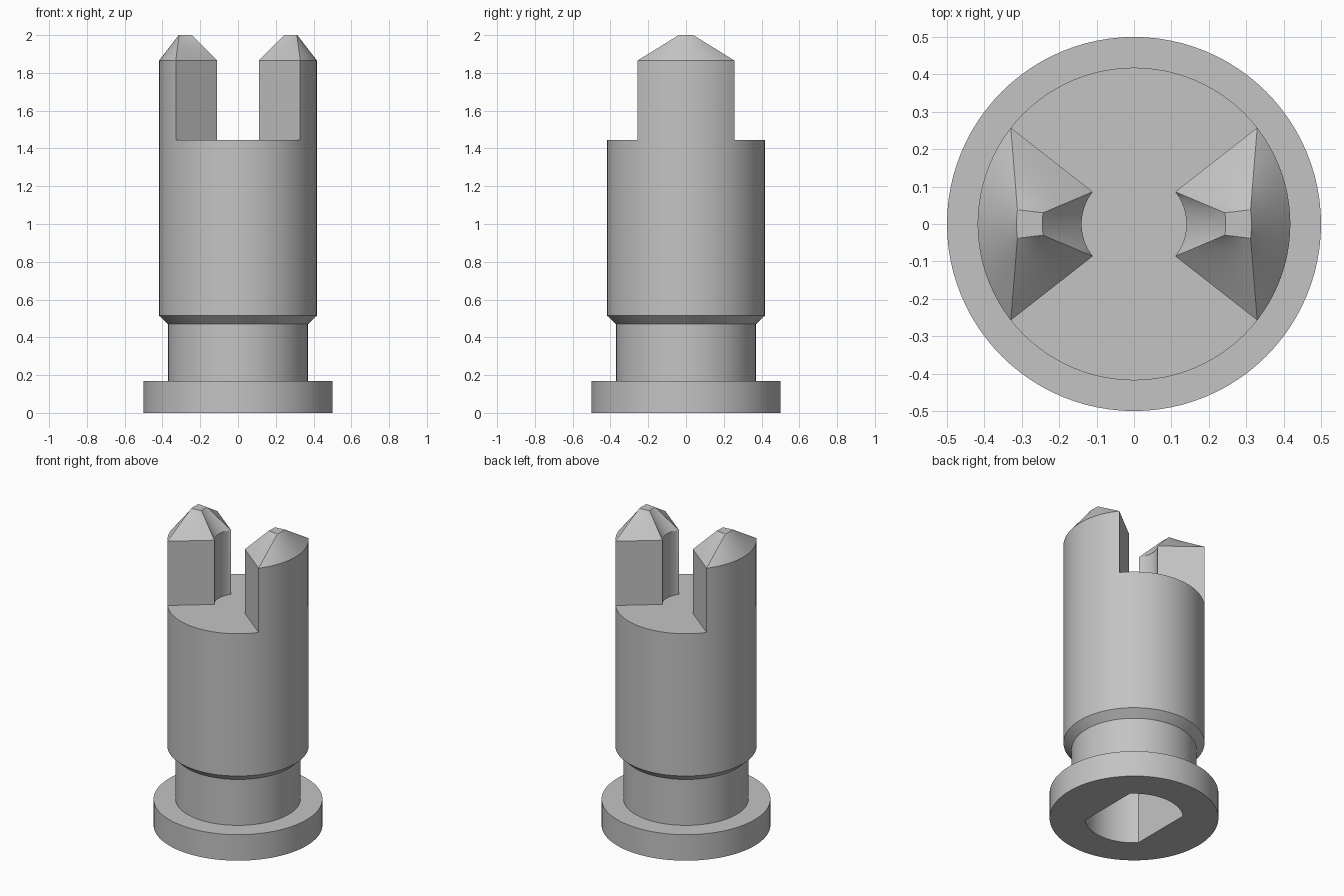
import bpy, bmesh, math
from math import radians, cos, sin

cube = bpy.data.objects.get("Cube")
if cube:
    bpy.data.objects.remove(cube, do_unlink=True)

GREY = (0.55, 0.55, 0.55, 1.0)
mat = bpy.data.materials.new("plain_grey")
mat.use_nodes = True
mat.diffuse_color = GREY
mat.node_tree.nodes["Principled BSDF"].inputs["Base Color"].default_value = GREY


def loft(name, loops):
    """Skin a stack of equal-length point loops and cap both ends."""
    bm = bmesh.new()
    rings = [[bm.verts.new(p) for p in loop] for loop in loops]
    n = len(rings[0])
    for low, high in zip(rings, rings[1:]):
        for i in range(n):
            j = (i + 1) % n
            bm.faces.new((low[i], low[j], high[j], high[i]))
    bm.faces.new(rings[0][::-1])
    bm.faces.new(rings[-1])
    bmesh.ops.recalc_face_normals(bm, faces=bm.faces)
    mesh = bpy.data.meshes.new(name)
    bm.to_mesh(mesh)
    bm.free()
    mesh.materials.append(mat)
    obj = bpy.data.objects.new(name, mesh)
    bpy.context.collection.objects.link(obj)
    bpy.ops.object.select_all(action="DESELECT")
    obj.select_set(True)
    bpy.context.view_layer.objects.active = obj
    bpy.ops.object.shade_smooth_by_angle(angle=radians(30))
    return obj


SEGMENTS = 96
BARREL, SHOULDER, RIM, TIP = 0.418, 1.445, 1.865, 2.0


def ring(radius, z, flat=9.0):
    """Circle with two opposite sides cut flat at x = +-flat."""
    points = []
    for i in range(SEGMENTS):
        a = math.tau * i / SEGMENTS
        r = min(radius, flat / max(abs(cos(a)), 1e-6))
        points.append((r * cos(a), r * sin(a), z))
    return points


def sector(r_in, r_out, half, z, turn):
    """Closed outline of a ring sector centred on the direction turn."""
    arc, side = 20, 6
    polar = [(r_out, -half + 2 * half * i / arc) for i in range(arc)]
    polar += [(r_out + (r_in - r_out) * i / side, half) for i in range(side)]
    polar += [(r_in, half - 2 * half * i / arc) for i in range(arc)]
    polar += [(r_in + (r_out - r_in) * i / side, -half) for i in range(side)]
    return [(r * cos(a + turn), r * sin(a + turn), z) for r, a in polar]


# Turned body: flat-sided socket, flange, neck, chamfer and barrel
socket = dict(radius=0.291, flat=0.206)
profile = [(0.5, 0), (0.5, 0.17), (0.37, 0.17), (0.37, 0.47),
           (BARREL, 0.515), (BARREL, SHOULDER)]
loft("turned_body", [ring(z=0.9, **socket), ring(z=0, **socket)]
     + [ring(r, z) for r, z in profile])

# Two prongs with tapered tips
for name, turn in (("left_prong", 0), ("right_prong", math.pi)):
    base = sector(0.14, BARREL, radians(38), SHOULDER, turn)
    rim = sector(0.14, BARREL, radians(38), RIM, turn)
    tip = sector(0.245, 0.314, radians(7), TIP, turn)
    steps = 6
    taper = [[tuple(a + (b - a) * k / steps for a, b in zip(p, q))
              for p, q in zip(rim, tip)] for k in range(steps + 1)]
    loft(name, [base] + taper)
